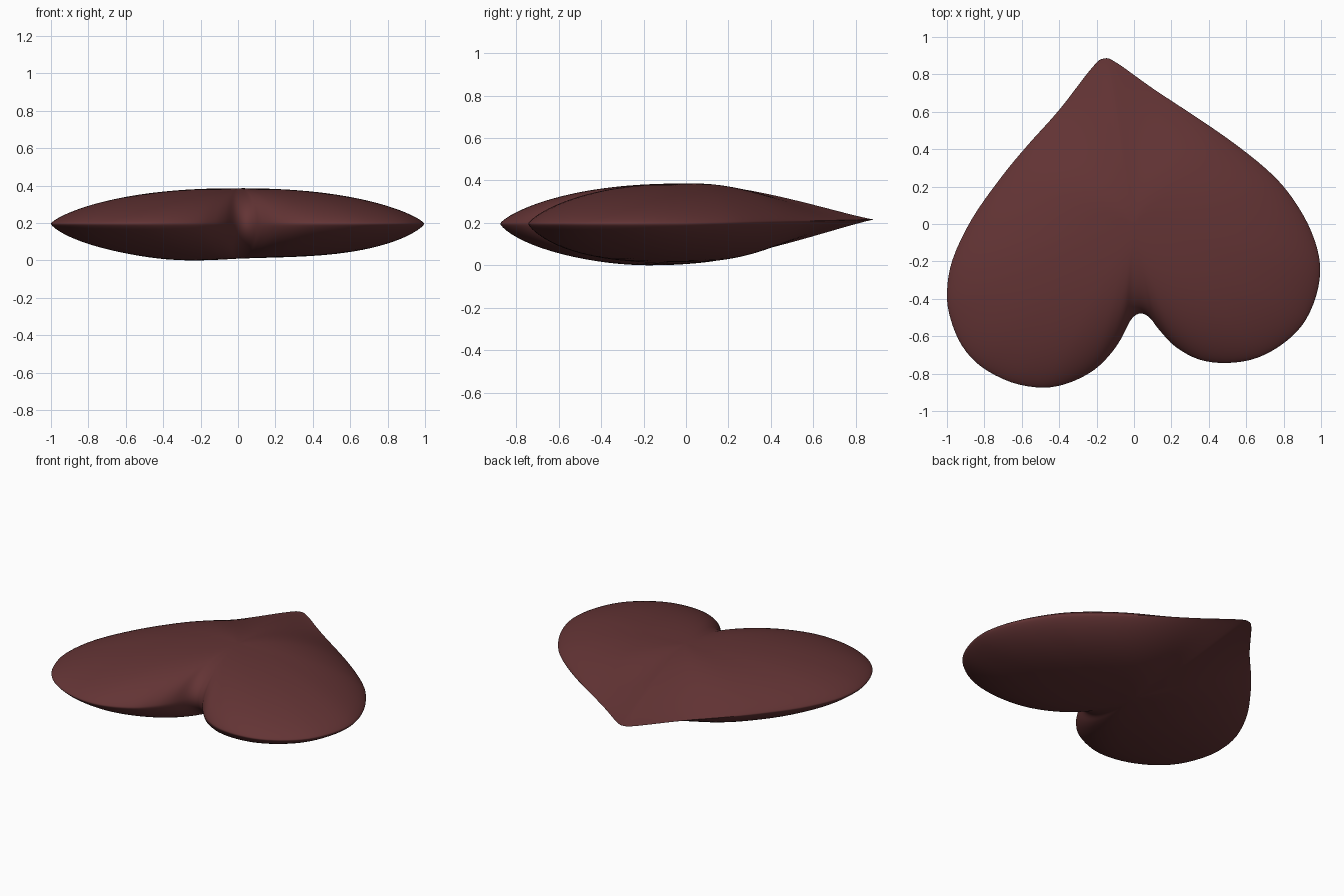
import bpy, bmesh, math
from mathutils import Vector

if "Cube" in bpy.data.objects:
    bpy.data.objects.remove(bpy.data.objects["Cube"])

# Heart outline seen from above, clockwise from the tip
OUTLINE = [(-.16, .885), (-.09, .86), (.1, .725), (.35, .56), (.53, .435), (.70, .30),
           (.82, .175), (.93, .0), (.99, -.18), (.985, -.34), (.92, -.51), (.81, -.63),
           (.66, -.715), (.5, -.743), (.35, -.725), (.22, -.655), (.13, -.56), (.085, -.502),
           (.035, -.478), (-.015, -.51), (-.07, -.615), (-.13, -.70), (-.22, -.785),
           (-.35, -.85), (-.49, -.875), (-.66, -.845), (-.82, -.76), (-.92, -.65),
           (-.98, -.51), (-1.0, -.37), (-.97, -.19), (-.865, .03), (-.71, .25),
           (-.57, .42), (-.40, .61), (-.225, .835)]
SUB, RINGS = 4, 28


def smooth_loop(pts, sub):
    """Closed Catmull-Rom curve through the points."""
    p = [Vector(q) for q in pts]
    n, out = len(p), []
    for i in range(n):
        a, b, c, d = (p[(i + k) % n] for k in (-1, 0, 1, 2))
        for j in range(sub):
            t = j / sub
            out.append(.5 * (2 * b + (c - a) * t + (2 * a - 5 * b + 4 * c - d) * t * t
                             + (3 * b - a - 3 * c + d) * t ** 3))
    return out


def near(v, target, width):
    """1 when v points at the target, fading to 0 away from it."""
    return math.exp(-(v.angle(Vector(target)) / width) ** 2)


def height(edge, s, side):
    """Puffed surface height at fraction s from the centre to the edge."""
    x, y = edge * s
    tip, notch = near(edge, (-.16, .885), .6), near(edge, (.035, -.478), .2)
    p = 2.3 if side > 0 else 3.1
    q = .75
    p += (1.6 - p) * tip
    q += (1.2 - q) * tip
    p += (2.6 - p) * notch
    q += (.5 - q) * notch
    mid = .2 + .02 * max(y, 0) / .885
    depth = .19 if side > 0 else .18 + .02 * math.exp(-((x + .3) ** 2 + (y + .2) ** 2) / .1)
    return mid + side * depth * max(0, 1 - s ** p) ** q


loop = smooth_loop(OUTLINE, SUB)
n = len(loop)
bm = bmesh.new()

# Shared rim, then rings closing in on a top and a bottom centre
rim = [bm.verts.new((v.x, v.y, height(v, 1, 1))) for v in loop]
for side in (1, -1):
    prev = rim
    for k in range(1, RINGS):
        s = math.sin(math.pi / 2 * (1 - k / RINGS))
        ring = [bm.verts.new((v.x * s, v.y * s, height(v, s, side))) for v in loop]
        for i in range(n):
            j = (i + 1) % n
            bm.faces.new((prev[i], prev[j], ring[j], ring[i]))
        prev = ring
    centre = bm.verts.new((0, 0, height(loop[0], 0, side)))
    for i in range(n):
        bm.faces.new((prev[i], prev[(i + 1) % n], centre))

# Soften the radial seams, keeping the rim in place
inner = [v for v in bm.verts if v not in set(rim)]
for _ in range(4):
    bmesh.ops.smooth_vert(bm, verts=inner, factor=.5, use_axis_z=True)
bmesh.ops.recalc_face_normals(bm, faces=bm.faces)

# Stand the heart on the ground
low = min(v.co.z for v in bm.verts)
bmesh.ops.translate(bm, verts=bm.verts, vec=(0, 0, -low))
for f in bm.faces:
    f.smooth = True

mesh = bpy.data.meshes.new("puffy_heart")
bm.to_mesh(mesh)
bm.free()
mat = bpy.data.materials.new("dark red")
mat.diffuse_color = (.125, .034, .035, 1)
mat.use_nodes = True
mat.node_tree.nodes["Principled BSDF"].inputs["Base Color"].default_value = mat.diffuse_color
mesh.materials.append(mat)
bpy.context.collection.objects.link(bpy.data.objects.new("puffy_heart", mesh))
